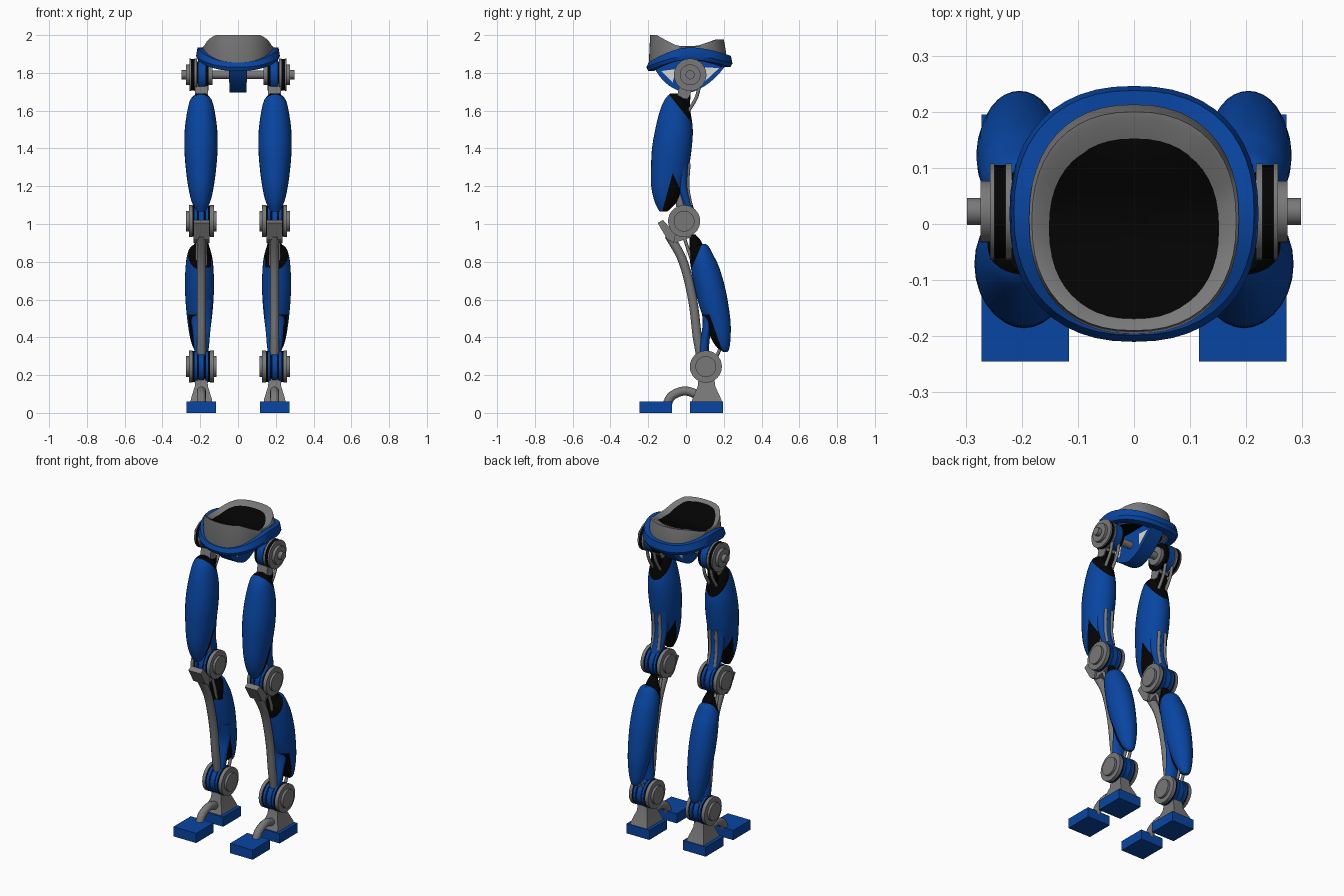
import bpy, bmesh, math
from mathutils import Vector

if "Cube" in bpy.data.objects:
    bpy.data.objects.remove(bpy.data.objects["Cube"])

def material(name, rgb):
    m = bpy.data.materials.new(name)
    m.diffuse_color = (*rgb, 1)
    m.use_nodes = True
    m.node_tree.nodes["Principled BSDF"].inputs["Base Color"].default_value = m.diffuse_color
    return m

BLUE, GREY, BLACK, LIGHT = 0, 1, 2, 3
MATS = [material("blue", (0.0025, 0.06, 0.36)),
        material("grey", (0.19, 0.19, 0.19)),
        material("black", (0.001, 0.001, 0.001)),
        material("light grey", (0.7, 0.7, 0.7))]
LEG_X = 0.194
TAU = math.tau

def skin(name, rings, mat, mirror=True, loop=False, cuts=(), rule=None, angle=35):
    """Join closed rings of points; cap the ends or loop round."""
    bm = bmesh.new()
    vs = [[bm.verts.new(p) for p in r] for r in rings]
    n, k = len(rings), len(rings[0])
    for i in range(n if loop else n - 1):
        a, b = vs[i], vs[(i + 1) % n]
        for j in range(k):
            bm.faces.new((a[j], a[(j + 1) % k], b[(j + 1) % k], b[j]))
    if not loop:
        bm.faces.new(vs[0])
        bm.faces.new(vs[-1])
    bmesh.ops.recalc_face_normals(bm, faces=bm.faces)
    for co, no in cuts:
        bmesh.ops.bisect_plane(bm, geom=bm.verts[:] + bm.edges[:] + bm.faces[:],
                               plane_co=co, plane_no=no)
    for f in bm.faces:
        c = f.calc_center_median()
        f.material_index = rule(c.y, c.z) if rule else mat
    me = bpy.data.meshes.new(name)
    bm.to_mesh(me)
    bm.free()
    for m in MATS:
        me.materials.append(m)
    ob = bpy.data.objects.new(name, me)
    bpy.context.collection.objects.link(ob)
    if mirror:
        ob.modifiers.new("Mirror", 'MIRROR').use_mirror_merge = False
    bpy.ops.object.select_all(action='DESELECT')
    ob.select_set(True)
    bpy.context.view_layer.objects.active = ob
    bpy.ops.object.shade_smooth_by_angle(angle=math.radians(angle))

def smooth(pts, steps):
    """Catmull-Rom through tuples of numbers."""
    pts = [Vector(p) for p in pts]
    out = []
    for i in range(len(pts) - 1):
        p0, p1, p2, p3 = pts[max(i - 1, 0)], pts[i], pts[i + 1], pts[min(i + 2, len(pts) - 1)]
        for s in range(steps):
            t = s / steps
            out.append(p1 + 0.5 * t * (p2 - p0 + t * (2 * p0 - 5 * p1 + 4 * p2 - p3
                       + t * (3 * (p1 - p2) + p3 - p0))))
    return out + [pts[-1]]

def loft(name, table, mat=BLUE, x=LEG_X, **kw):
    """Oval sections given as (z, front y, back y, half width)."""
    rings = []
    for z, y0, y1, rx in smooth(table, 4):
        rings.append([(x + rx * math.cos(TAU * j / 28),
                       (y0 + y1) / 2 + (y1 - y0) / 2 * math.sin(TAU * j / 28), z) for j in range(28)])
    skin(name, rings, mat, **kw)

def tube(name, path, r, x=LEG_X, mat=GREY):
    """Round bar along a (y, z) path."""
    pts = smooth(path, 6)
    rings = []
    for i, p in enumerate(pts):
        d = (pts[min(i + 1, len(pts) - 1)] - pts[max(i - 1, 0)]).normalized()
        rings.append([(x + r * math.cos(TAU * j / 12), p[0] - d[1] * r * math.sin(TAU * j / 12),
                       p[1] + d[0] * r * math.sin(TAU * j / 12)) for j in range(12)])
    skin(name, rings, mat)

def disc(name, x0, x1, r, y, z, mat):
    skin(name, [[(x, y + r * math.cos(TAU * j / 32), z + r * math.sin(TAU * j / 32))
                 for j in range(32)] for x in (x0, x1)], mat)

def prism(name, profile, half, mat=GREY, x=LEG_X, mirror=True):
    skin(name, [[(x + s * half, y, z) for y, z in profile] for s in (-1, 1)], mat,
         mirror=mirror, angle=20)

def line_cut(a, b):
    """Cutting plane through two (y, z) points, seen from the side."""
    return (0, a[0], a[1]), Vector((0, b[1] - a[1], a[0] - b[0])).normalized()

# ---- pelvis ----
def oval(t, x, y0, y1, f=1):
    p = lambda v: math.copysign(abs(v) ** (2 / 2.3), v)
    return f * x * p(math.cos(t)), (y0 + y1) / 2 + f * (y1 - y0) / 2 * p(math.sin(t))

def level(t, side, front, back):
    s = math.sin(t)
    return side + ((back if s > 0 else front) - side) * abs(s) ** 1.5

def lip(s):
    """Saddle-shaped height of the waist edge."""
    return 1.942 + (0.036 if s > 0 else 0.058) * min(max((abs(s) - 0.2) / 0.6, 0), 1)

belt, bowl = [], []
for i in range(48):
    t = TAU * i / 48
    top, low, edge = level(t, 1.935, 1.855, 1.89), level(t, 1.87, 1.81, 1.83), lip(math.sin(t))
    belt.append([(*oval(t, 0.213, -0.20, 0.235), low), (*oval(t, 0.222, -0.21, 0.246), low + 0.02),
                 (*oval(t, 0.214, -0.198, 0.238), top), (*oval(t, 0.18, -0.18, 0.205), top),
                 (*oval(t, 0.175, -0.17, 0.19), low)])
    bowl.append([(*oval(t, 0.185, -0.19, 0.212), low + 0.02),
                 (*oval(t, 0.187, -0.196, 0.213), min(top + 0.015, edge - 0.004)),
                 (*oval(t, 0.182, -0.19, 0.2), edge), (*oval(t, 0.176, -0.184, 0.188), edge - 0.002),
                 (*oval(t, 0.15, -0.168, 0.15), edge - 0.018), (*oval(t, 0.15, -0.16, 0.15), 1.87)])
skin("hip_belt", belt, BLUE, mirror=False, loop=True)
skin("waist_bowl", bowl, GREY, mirror=False, loop=True)
skin("waist_opening", [[(*oval(TAU * i / 48, 0.153, -0.17, 0.153, f),
                         z or lip(f * math.sin(TAU * i / 48)) - 0.017) for i in range(48)]
                       for f, z in ((1, 1.87), (1, 0), (0.8, 0), (0.6, 0), (0.4, 0), (0.2, 0))],
     BLACK, mirror=False)

# blue keel under the pelvis with pale side panels
keel = [tuple(p) for p in smooth([(-0.175, 1.835), (-0.13, 1.77), (-0.07, 1.72), (0.01, 1.695),
                                  (0.09, 1.725), (0.16, 1.78), (0.215, 1.845)], 4)]
prism("crotch_keel", keel + [(0.15, 1.88), (-0.13, 1.88)], 0.045, BLUE, x=0, mirror=False)
prism("keel_front_panel", [(-0.13, 1.81), (-0.07, 1.75), (-0.055, 1.82)], 0.047, LIGHT, x=0, mirror=False)
prism("keel_back_panel", [(0.1, 1.755), (0.175, 1.825), (0.1, 1.83)], 0.047, LIGHT, x=0, mirror=False)
disc("hip_axle", 0.03, 0.16, 0.022, 0.022, 1.79, GREY)

# ---- hip joints ----
for name, x0, x1, r, m in [("hip_inner_hub", 0.135, 0.16, 0.055, GREY), ("hip_inner_ring", 0.155, 0.172, 0.082, BLACK),
                           ("hip_blue_ring", 0.172, 0.212, 0.084, BLUE), ("hip_core", 0.16, 0.25, 0.07, BLACK),
                           ("hip_plate", 0.217, 0.229, 0.086, GREY), ("hip_outer_ring", 0.229, 0.249, 0.083, BLACK),
                           ("hip_cover", 0.249, 0.257, 0.086, GREY), ("hip_cap", 0.257, 0.274, 0.055, GREY),
                           ("hip_stub", 0.274, 0.298, 0.024, GREY)]:
    disc(name, x0, x1, r, 0.022, 1.79, m)
prism("hip_bracket", [(-0.03, 1.75), (0.055, 1.75), (0.01, 1.665), (-0.05, 1.665)], 0.034)
prism("hip_socket", [(-0.04, 1.68), (0.025, 1.7), (0.02, 1.62), (-0.06, 1.64)], 0.03, BLACK)
for x in (0.17, 0.218):
    tube("hip_cable", [(0.075, 1.76), (0.055, 1.67), (0.0, 1.58)], 0.009, x)

# ---- knee and ankle joints ----
for joint, y, z in (("knee", -0.01, 1.015), ("ankle", 0.105, 0.245)):
    disc(joint + "_core", LEG_X - 0.055, LEG_X + 0.055, 0.074, y, z, BLACK)
    disc(joint + "_centre_ring", LEG_X - 0.015, LEG_X + 0.015, 0.082, y, z, BLUE)
    for s in (-1, 1):
        for part, a, b, r, m in (("blue_ring", 0.021, 0.036, 0.085, BLUE), ("black_ring", 0.036, 0.046, 0.082, BLACK),
                                 ("cover", 0.046, 0.066, 0.085, GREY), ("cap", 0.066, 0.08, 0.055, GREY)):
            disc(f"{joint}_{part}", LEG_X + s * a, LEG_X + s * b, r, y, z, m)

# ---- thigh ----
def thigh_rule(y, z):
    if z - 1.66 > -1.24 * (y + 0.07):
        return BLACK
    d = 1.27 - z
    return BLACK if d > 0 and -0.07 - 0.275 * d < y < -0.07 + 0.45 * d else BLUE

loft("thigh_shell", [(1.69, -0.085, -0.045, 0.025), (1.66, -0.112, 0.0, 0.055), (1.6, -0.138, 0.022, 0.072),
                     (1.5, -0.163, 0.036, 0.086), (1.4, -0.18, 0.03, 0.088), (1.3, -0.185, 0.015, 0.081),
                     (1.2, -0.184, -0.012, 0.068), (1.12, -0.167, -0.045, 0.05), (1.065, -0.14, -0.1, 0.022)],
     x=0.196, cuts=[line_cut((-0.07, 1.66), (0.035, 1.53)), line_cut((-0.07, 1.27), (-0.125, 1.07)),
                    line_cut((-0.07, 1.27), (0.02, 1.07))], rule=thigh_rule)
loft("thigh_back_strip", [(1.33, -0.06, 0.018, 0.06), (1.2, -0.045, 0.012, 0.05), (1.12, -0.022, 0.03, 0.042),
                          (1.06, -0.01, 0.05, 0.03)])
tube("thigh_bone", [(-0.04, 1.25), (-0.035, 1.15), (-0.015, 1.03)], 0.025)
for x in (0.172, 0.216):
    tube("thigh_rod", [(0.015, 1.32), (0.008, 1.2), (0.025, 1.1)], 0.01, x)

# ---- knee guard and shin ----
prism("knee_guard", [(-0.15, 1.005), (-0.122, 1.022), (-0.055, 0.945), (-0.065, 0.9), (-0.1, 0.92)], 0.042)
prism("knee_link", [(-0.09, 0.96), (0.02, 1.0), (0.03, 0.93), (-0.06, 0.9)], 0.03)
tube("shin_bar", [(-0.09, 0.94), (-0.015, 0.8), (0.035, 0.6), (0.06, 0.4), (0.085, 0.27)], 0.024)
for x in (0.172, 0.216):
    tube("knee_rod", [(-0.02, 0.96), (0.01, 0.87), (0.04, 0.78)], 0.009, x)

# ---- calf ----
def calf_rule(y, z):
    if z - 0.755 > 2.3 * (y - 0.025):
        return BLACK
    d = 0.52 - z
    return BLACK if d > 0 and y < 0.125 + 0.35 * d else BLUE

loft("calf_shell", [(0.894, 0.07, 0.105, 0.02), (0.878, 0.035, 0.122, 0.047), (0.84, 0.02, 0.142, 0.064),
                    (0.78, 0.024, 0.172, 0.073), (0.68, 0.042, 0.203, 0.077), (0.58, 0.066, 0.223, 0.073),
                    (0.48, 0.1, 0.236, 0.063), (0.4, 0.13, 0.236, 0.05), (0.345, 0.165, 0.23, 0.033),
                    (0.322, 0.2, 0.22, 0.012)], x=0.204,
     cuts=[line_cut((0.025, 0.755), (0.085, 0.893)), line_cut((0.125, 0.52), (0.195, 0.32)),
           ((0, 0, 0.52), (0, 0, 1))], rule=calf_rule)
loft("calf_socket", [(0.945, 0.02, 0.05, 0.02), (0.9, 0.018, 0.085, 0.036), (0.84, 0.018, 0.09, 0.052),
                     (0.77, 0.03, 0.09, 0.05)], BLACK)
loft("calf_front_strip", [(0.6, 0.068, 0.15, 0.06), (0.5, 0.088, 0.15, 0.054), (0.42, 0.082, 0.13, 0.046),
                          (0.35, 0.07, 0.122, 0.04), (0.29, 0.06, 0.12, 0.03)])
for x in (0.178, 0.21):
    tube("heel_rod", [(0.19, 0.38), (0.172, 0.32), (0.14, 0.26)], 0.009, x)

# ---- feet ----
skin("ankle_stand", [[(LEG_X + a * h, y, z) for a, y in ((-1, y0), (1, y0), (1, y1), (-1, y1))]
                     for z, y0, y1, h in ((0.05, 0.025, 0.193, 0.06), (0.075, 0.035, 0.185, 0.055),
                                          (0.14, 0.062, 0.155, 0.035), (0.22, 0.07, 0.145, 0.028))], GREY, angle=20)
prism("heel_block", [(0.02, 0), (0.195, 0), (0.195, 0.06), (0.02, 0.06)], 0.078, BLUE)
prism("toe_block", [(-0.245, 0), (-0.075, 0), (-0.075, 0.06), (-0.245, 0.06)], 0.078, BLUE)
tube("foot_arch", [(-0.1, 0.045), (-0.075, 0.09), (-0.01, 0.116), (0.05, 0.1), (0.09, 0.07)], 0.024)
